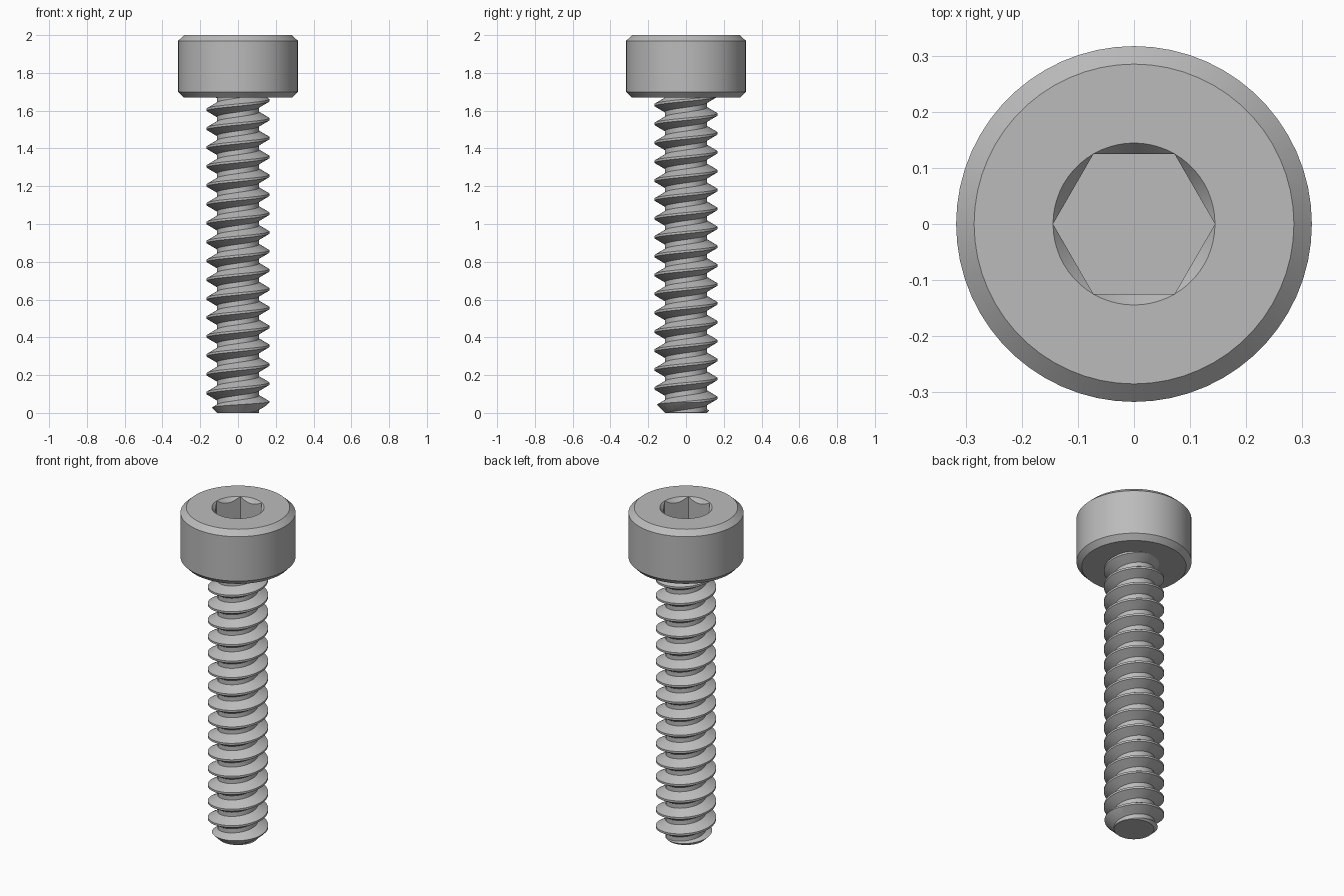
import bpy, bmesh
from math import cos, sin, pi, radians, tan

cube = bpy.data.objects.get("Cube")
if cube:
    bpy.data.objects.remove(cube, do_unlink=True)

steel = bpy.data.materials.new("grey steel")
steel.use_nodes = True
steel.diffuse_color = (0.5, 0.5, 0.5, 1)
steel.node_tree.nodes["Principled BSDF"].inputs["Base Color"].default_value = (0.5, 0.5, 0.5, 1)

SEG = 60


def finish(name, bm):
    """Clean the mesh and link it as an object."""
    bmesh.ops.remove_doubles(bm, verts=bm.verts, dist=1e-5)
    bmesh.ops.recalc_face_normals(bm, faces=bm.faces)
    mesh = bpy.data.meshes.new(name)
    bm.to_mesh(mesh)
    bm.free()
    mesh.materials.append(steel)
    ob = bpy.data.objects.new(name, mesh)
    bpy.context.collection.objects.link(ob)
    return ob


def smooth(ob, angle):
    bpy.ops.object.select_all(action='DESELECT')
    ob.select_set(True)
    bpy.context.view_layer.objects.active = ob
    bpy.ops.object.shade_smooth_by_angle(angle=radians(angle))


def lathe(rings):
    """Skin rings; each ring maps an angle to (radius, z). Both ends are capped."""
    bm = bmesh.new()
    angles = [2 * pi * i / SEG for i in range(SEG)]
    loops = []
    for ring in rings:
        points = [ring(a) for a in angles]
        loops.append([bm.verts.new((r * cos(a), r * sin(a), z)) for a, (r, z) in zip(angles, points)])
    for low, high in zip(loops, loops[1:]):
        for i in range(SEG):
            j = (i + 1) % SEG
            bm.faces.new((low[i], low[j], high[j], high[i]))
    bm.faces.new(loops[0])
    bm.faces.new(loops[-1])
    return bm


def circle(r, z):
    return lambda a: (r, z)


# Head: chamfered cylinder with a countersunk hexagonal socket
FLAT = 0.125
CORNER = FLAT / cos(pi / 6)


def hex_radius(a):
    return FLAT / cos((a % (pi / 3)) - pi / 6)


def countersink(a):
    r = hex_radius(a)
    return r, 2 - (CORNER - r) * 1.3


head = finish("socket_head", lathe([
    circle(0.288, 1.67), circle(0.317, 1.7), circle(0.317, 1.97), circle(0.285, 2),
    circle(CORNER, 2), countersink, lambda a: (hex_radius(a), 1.83)]))
smooth(head, 25)

# Threaded shank: right-handed helical skin, cut flat at both ends
PITCH, ROOT, CREST = 0.1, 0.112, 0.166
TOP = 1.7
rise = (CREST - ROOT) * tan(pi / 6)
profile = [(CREST, -0.006), (CREST, 0.006), (ROOT, 0.006 + rise), (ROOT, PITCH - 0.006 - rise)]
bm = bmesh.new()
rows = []
for k in range(-3 * SEG, int(TOP / PITCH + 3) * SEG):
    a = 2 * pi * k / SEG
    z0 = 0.055 + PITCH * k / SEG
    rows.append([bm.verts.new((r * cos(a), r * sin(a), z0 + dz)) for r, dz in profile])
for k in range(len(rows) - 1):
    here, there = list(rows[k]), list(rows[k + 1])
    if k + 1 + SEG < len(rows):
        here.append(rows[k + SEG][0])
        there.append(rows[k + 1 + SEG][0])
    for i in range(len(here) - 1):
        bm.faces.new((here[i], there[i], there[i + 1], here[i + 1]))
for z, side in ((-0.05, -1), (TOP, 1)):
    cut = bmesh.ops.bisect_plane(bm, geom=bm.verts[:] + bm.edges[:] + bm.faces[:],
                                 plane_co=(0, 0, z), plane_no=(0, 0, side), clear_outer=True)
    rim = [e for e in cut["geom_cut"] if isinstance(e, bmesh.types.BMEdge)]
    bmesh.ops.edgeloop_fill(bm, edges=rim)
shank = finish("threaded_shank", bm)

# Pointed tip: keep only the thread inside a chamfered envelope
envelope = finish("tip_cutter", lathe([circle(0.11, 0), circle(0.2, 0.09), circle(0.2, TOP - 0.005)]))
envelope.hide_render = True
trim = shank.modifiers.new("tip chamfer", 'BOOLEAN')
trim.operation = 'INTERSECT'
trim.solver = 'EXACT'
trim.object = envelope
bpy.context.view_layer.objects.active = shank
bpy.ops.object.modifier_apply(modifier=trim.name)
bpy.data.objects.remove(envelope, do_unlink=True)
smooth(shank, 25)
